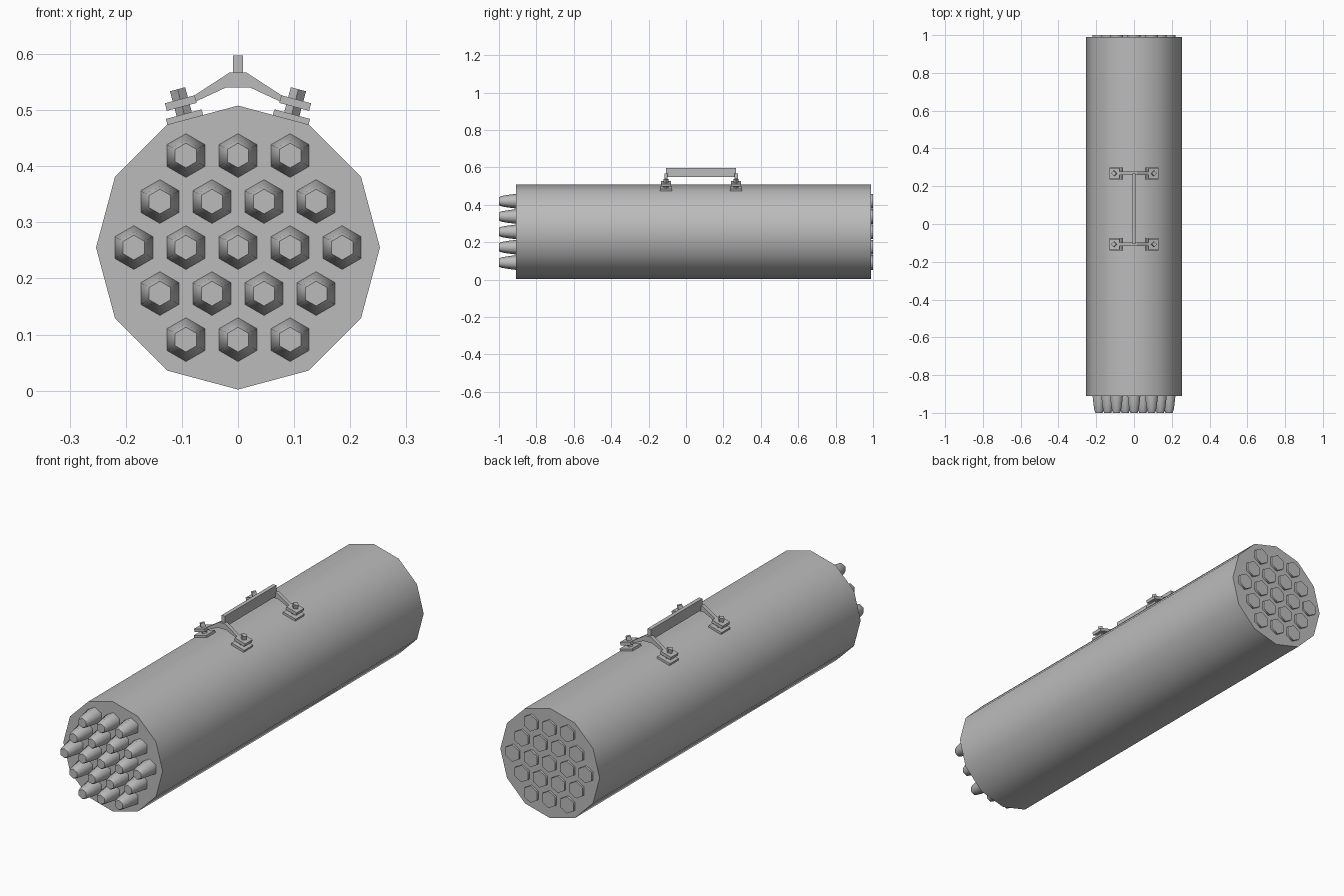
import bpy, bmesh, math
from mathutils import Matrix, Vector

cube = bpy.data.objects.get("Cube")
if cube:
    bpy.data.objects.remove(cube, do_unlink=True)

grey = bpy.data.materials.new("plain grey")
grey.use_nodes = True
GREY = (0.5, 0.5, 0.5, 1)
grey.diffuse_color = GREY
grey.node_tree.nodes["Principled BSDF"].inputs["Base Color"].default_value = GREY

AXIS_Z = 0.255          # height of the pod centre line
TILT = math.radians(15)  # slope of the upper pod facets


def finish(name, bm, angle=None):
    bmesh.ops.recalc_face_normals(bm, faces=bm.faces)
    mesh = bpy.data.meshes.new(name)
    bm.to_mesh(mesh)
    bm.free()
    mesh.materials.append(grey)
    obj = bpy.data.objects.new(name, mesh)
    bpy.context.collection.objects.link(obj)
    if angle:
        bpy.ops.object.select_all(action='DESELECT')
        obj.select_set(True)
        bpy.context.view_layer.objects.active = obj
        bpy.ops.object.shade_smooth_by_angle(angle=math.radians(angle))
    return obj


def lathe_y(name, profile, sides, x, z, angle):
    """Rings of (y, radius) along the y axis, first corner pointing up, capped."""
    bm = bmesh.new()
    rings = []
    for y, r in profile:
        rings.append([bm.verts.new((x + r * math.sin(k * math.tau / sides), y,
                                    z + r * math.cos(k * math.tau / sides)))
                      for k in range(sides)])
    for a, b in zip(rings, rings[1:]):
        for k in range(sides):
            n = (k + 1) % sides
            bm.faces.new((a[k], a[n], b[n], b[k]))
    bm.faces.new(rings[0])
    bm.faces.new(rings[-1])
    return finish(name, bm, angle)


def box(name, centre, size, tilt=0):
    bm = bmesh.new()
    m = (Matrix.Translation(centre) @ Matrix.Rotation(tilt, 4, 'Y')
         @ Matrix.Diagonal((*size, 1)))
    bmesh.ops.create_cube(bm, size=1, matrix=m)
    return finish(name, bm)


# Twelve-sided pod body
lathe_y("pod_body", [(-0.91, 0.253), (0.99, 0.253)], 12, 0, AXIS_Z, 40)

# Hexagonal rockets in five staggered rows, with tapered noses
rocket = [(-1.0, 0.022), (-0.985, 0.028), (-0.95, 0.034), (-0.91, 0.039), (1.0, 0.039)]
rows = [(-2, 3), (-1, 4), (0, 5), (1, 4), (2, 3)]
for row, count in rows:
    for i in range(count):
        x = (i - (count - 1) / 2) * 0.0928
        lathe_y(f"rocket_{row + 3}_{i + 1}", rocket, 6, x, AXIS_Z + row * 0.082, 65)

# Two hanger brackets, each with a bent arm and bolted feet on both sides
half_arm = [(0.080, 0.513), (0.078, 0.526), (0.015, 0.567)]
half_low = [(0.022, 0.540), (0.080, 0.513)]
for label, y in (("front", -0.107), ("rear", 0.268)):
    outline = half_arm + [(-px, pz) for px, pz in reversed(half_arm)]
    outline += [(-half_low[0][0], half_low[0][1]), half_low[0]]
    bm = bmesh.new()
    face = bm.faces.new([bm.verts.new((px, y - 0.009, pz)) for px, pz in outline])
    ext = bmesh.ops.extrude_face_region(bm, geom=[face])
    bmesh.ops.translate(bm, vec=(0, 0.018, 0),
                        verts=[v for v in ext["geom"] if isinstance(v, bmesh.types.BMVert)])
    finish(f"{label}_arm", bm)

    for side, s in (("left", 1), ("right", -1)):
        box(f"{label}_{side}_pad", (s * 0.095, y, 0.4865), (0.066, 0.064, 0.013), s * TILT)
        box(f"{label}_{side}_flange", (s * 0.102, y, 0.5125), (0.055, 0.054, 0.014), s * TILT)
        # Square bolt set cornerwise
        bm = bmesh.new()
        m = (Matrix.Translation((s * 0.101, y, 0.512)) @ Matrix.Rotation(s * TILT, 4, 'Y'))
        bmesh.ops.create_cone(bm, cap_ends=True, segments=4, radius1=0.014,
                              radius2=0.014, depth=0.052, matrix=m)
        finish(f"{label}_{side}_bolt", bm)

# Rail joining the two brackets
box("top_rail", (0, 0.08, 0.572), (0.018, 0.374, 0.05))
